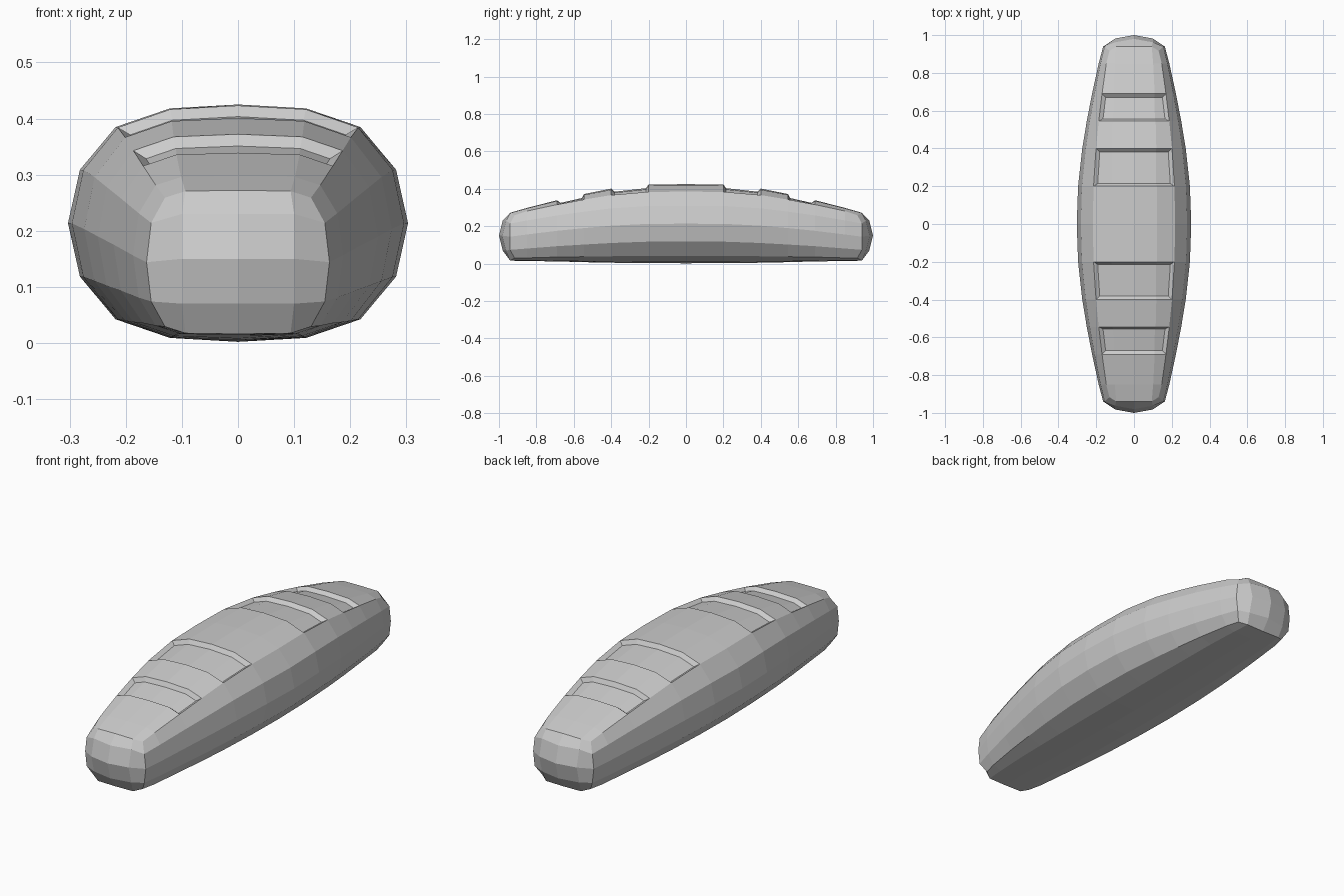
import bpy, bmesh

cube = bpy.data.objects.get("Cube")
if cube:
    bpy.data.objects.remove(cube, do_unlink=True)

grey = bpy.data.materials.new("crust_grey")
grey.use_nodes = True
color = (0.6, 0.6, 0.6, 1)
grey.diffuse_color = color
grey.node_tree.nodes["Principled BSDF"].inputs["Base Color"].default_value = color

# Half of the loaf: distance from middle, half width, top, bottom
half = [(0.2, 0.296, 0.423, 0.003), (0.4, 0.274, 0.401, 0.005),
        (0.545, 0.25, 0.372, 0.008), (0.69, 0.222, 0.339, 0.012),
        (0.85, 0.187, 0.298, 0.014), (0.94, 0.163, 0.272, 0.016)]
stations = ([(-y, *r) for y, *r in reversed(half)]
            + [(0, 0.303, 0.425, 0.002)] + half)

# Unit quarter section, top to side: rounded in the middle, boxier at the ends
middle = [(0, 1), (0.4, 0.967), (0.72, 0.81), (0.93, 0.45), (1, 0)]
end = [(0, 1), (0.58, 0.99), (0.8, 0.9), (0.95, 0.55), (1, 0)]


def full_section(t):
    q = [(a + (c - a) * t, b + (d - b) * t)
         for (a, b), (c, d) in zip(middle, end)]
    right = q + [(x, -z) for x, z in reversed(q[:-1])]
    return right + [(-x, z) for x, z in reversed(right[1:-1])]


bm = bmesh.new()
rings = []
for y, width, top, bottom in stations:
    t = min(1, 1.1 * y * y)
    mid, rise = (top + bottom) / 2, (top - bottom) / 2
    ring = [bm.verts.new((x * width, y, mid + z * rise))
            for x, z in full_section(t)]
    rings.append(ring)

# Pull the four corners of each end ring inward
for ring in (rings[0], rings[-1]):
    for i in (2, 6, 10, 14):
        ring[i].co.y *= 0.975

# Skin, remembering the top faces of the scored strips
n = len(rings[0])
scores = {}
for s in range(len(rings) - 1):
    for i in range(n):
        j = (i + 1) % n
        a, b = rings[s], rings[s + 1]
        face = bm.faces.new((a[i], a[j], b[j], b[i]))
        y = abs(stations[s][0] + stations[s + 1][0]) / 2
        if i in (0, 1, n - 2, n - 1) and (0.25 < y < 0.35 or 0.58 < y < 0.65):
            scores.setdefault(s, []).append(face)

# Domed ends: a four by four patch inside each end ring
for ring, sign in ((rings[0], -1), (rings[-1], 1)):
    grid = {}
    for k in range(5):
        grid[k, 0] = ring[(k - 2) % n]
        grid[4, k] = ring[2 + k]
        grid[4 - k, 4] = ring[6 + k]
        grid[0, 4 - k] = ring[(10 + k) % n]
    for c in (1, 2, 3):
        for r in (1, 2, 3):
            x = (c - 2) * 0.1
            z = 0.15 - (r - 2) * 0.08
            y = 1 - 0.018 * (c != 2) - 0.02 * (r != 2)
            grid[c, r] = bm.verts.new((x, sign * y, z))
    for c in range(4):
        for r in range(4):
            bm.faces.new((grid[c, r], grid[c + 1, r],
                          grid[c + 1, r + 1], grid[c, r + 1]))

bmesh.ops.recalc_face_normals(bm, faces=bm.faces)

# Sunken scores across the top
for faces in scores.values():
    bmesh.ops.inset_region(bm, faces=faces, thickness=0.016, depth=-0.018,
                           use_even_offset=True, use_boundary=True)

mesh = bpy.data.meshes.new("bread_loaf")
bm.to_mesh(mesh)
bm.free()
mesh.materials.append(grey)
loaf = bpy.data.objects.new("bread_loaf", mesh)
bpy.context.collection.objects.link(loaf)
